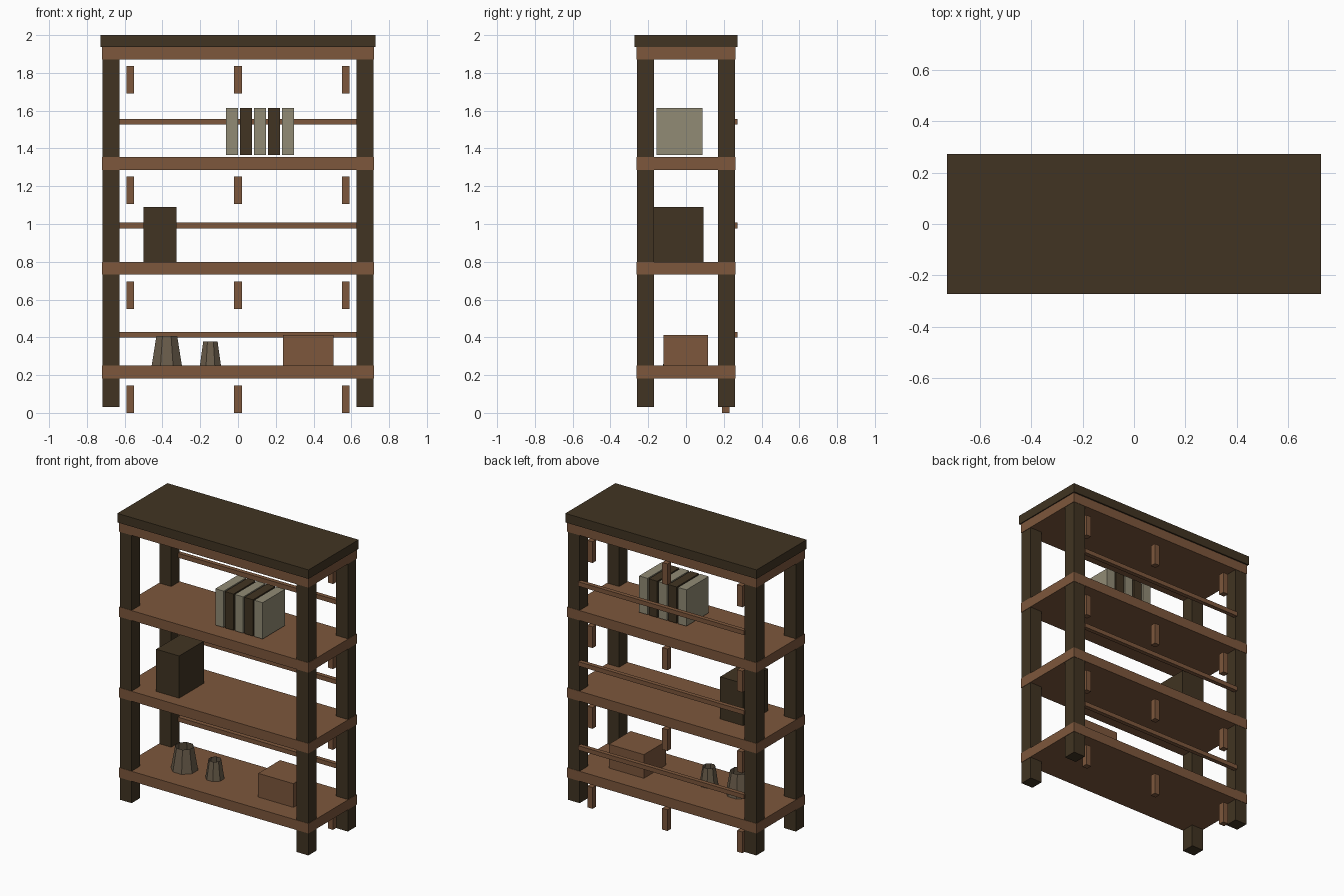
import bpy, bmesh, math
from mathutils import Matrix

cube = bpy.data.objects.get("Cube")
if cube:
    bpy.data.objects.remove(cube, do_unlink=True)


def material(name, rgb):
    # 8-bit display colour to linear
    lin = [((c / 255 + 0.055) / 1.055) ** 2.4 for c in rgb] + [1.0]
    m = bpy.data.materials.new(name)
    m.use_nodes = True
    m.diffuse_color = lin
    m.node_tree.nodes["Principled BSDF"].inputs["Base Color"].default_value = lin
    return m


wood = material("brown_wood", (125, 87, 60))
dark = material("dark_wood", (65, 52, 34))
beige = material("beige_cover", (145, 139, 117))
clay = material("grey_clay", (105, 92, 74))


def add(name, bm, mat):
    me = bpy.data.meshes.new(name)
    bm.to_mesh(me)
    bm.free()
    me.materials.append(mat)
    ob = bpy.data.objects.new(name, me)
    bpy.context.collection.objects.link(ob)
    return ob


def box(name, x, y, z, mat):
    """Box spanning the (low, high) pair on each axis."""
    spans = (x, y, z)
    size = [b - a for a, b in spans]
    mid = [(a + b) / 2 for a, b in spans]
    bm = bmesh.new()
    bmesh.ops.create_cube(bm, size=1, matrix=Matrix.Translation(mid) @ Matrix.Diagonal(size + [1]))
    return add(name, bm, mat)


def around(c, half):
    return (c - half, c + half)


def pot(name, x, y, z, low, high, height):
    """Open eight-sided tapered pot."""
    k = math.cos(math.pi / 8)
    place = Matrix.Translation((x, y, z + height / 2)) @ Matrix.Rotation(math.pi / 8, 4, "Z")
    bm = bmesh.new()
    bmesh.ops.create_cone(bm, cap_ends=True, segments=8, radius1=low / k,
                          radius2=high / k, depth=height, matrix=place)
    lid = max(bm.faces, key=lambda f: f.calc_center_median().z)
    bmesh.ops.delete(bm, geom=[lid], context="FACES_ONLY")
    return add(name, bm, clay)


# Corner posts
for sx, side in ((1, "left"), (-1, "right")):
    for sy, end in ((-1, "front"), (1, "back")):
        box(f"{end}_{side}_post", around(sx * 0.672, 0.045), around(sy * 0.215, 0.045), (0.03, 1.9), dark)

# Shelves, with three small pegs under each
for i, top in enumerate((0.25, 0.80, 1.355, 1.94)):
    box(f"shelf_{i}", around(0, 0.72), around(0, 0.262), (top - 0.068, top), wood)
    for x, side in ((-0.57, "right"), (0, "middle"), (0.57, "left")):
        box(f"peg_{i}_{side}", around(x, 0.02), around(0.21, 0.02), (top - 0.25, top - 0.104), wood)

# Overhanging top board
box("top_board", around(0, 0.727), around(0, 0.272), (1.938, 2.0), dark)

# Thin rails across the back
for i, z in enumerate((0.414, 0.992, 1.541)):
    box(f"back_rail_{i}", around(0, 0.632), (0.243, 0.272), around(z, 0.015), wood)

# Row of books
for i in range(5):
    box(f"book_{i}", around(-0.032 + i * 0.074, 0.032), around(-0.034, 0.121),
        (1.365, 1.615), dark if i % 2 else beige)

# Storage boxes and pots
box("tall_box", (-0.5, -0.325), (-0.175, 0.093), (0.80, 1.09), dark)
box("low_box", (0.238, 0.505), (-0.12, 0.117), (0.25, 0.413), wood)
pot("large_pot", -0.377, -0.042, 0.25, 0.08, 0.055, 0.157)
pot("small_pot", -0.146, -0.042, 0.25, 0.056, 0.038, 0.127)
